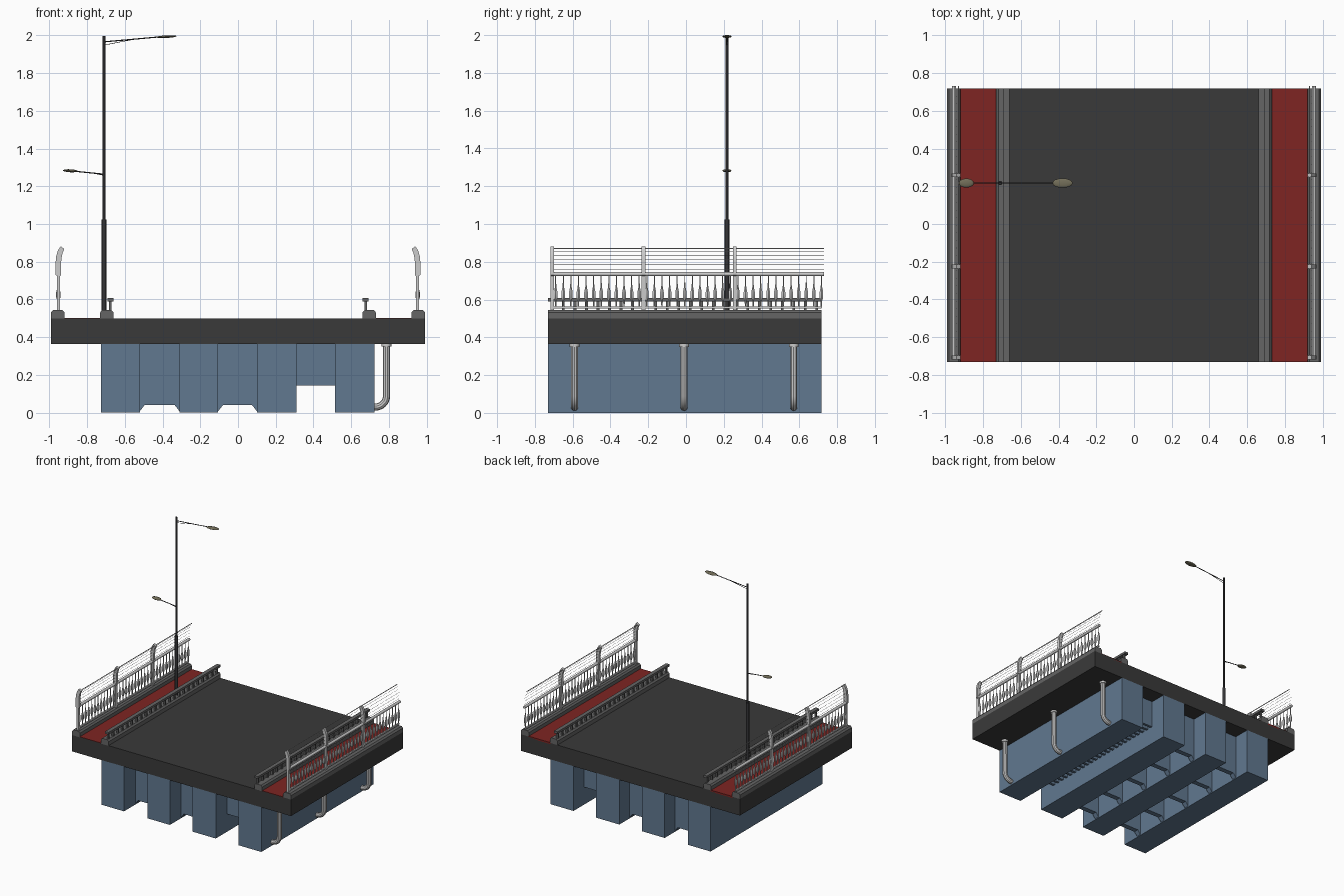
import bpy, bmesh, math
from mathutils import Vector, Matrix

if "Cube" in bpy.data.objects:
    bpy.data.objects.remove(bpy.data.objects["Cube"])

Y0, Y1 = -0.73, 0.718


def material(name, rgb):
    m = bpy.data.materials.new(name)
    m.diffuse_color = (*rgb, 1)
    m.use_nodes = True
    m.node_tree.nodes["Principled BSDF"].inputs["Base Color"].default_value = m.diffuse_color
    return m


ASPHALT = material("asphalt", (0.042, 0.042, 0.042))
RED = material("red_paving", (0.21, 0.018, 0.016))
BLUE = material("blue_steel", (0.12, 0.19, 0.28))
CURB = material("dark_concrete", (0.13, 0.13, 0.13))
DARK = material("dark_metal", (0.035, 0.035, 0.038))
LAMP = material("lamp_housing", (0.17, 0.155, 0.10))


def finish(name, bm, mat=None, smooth=False):
    bmesh.ops.recalc_face_normals(bm, faces=bm.faces)
    me = bpy.data.meshes.new(name)
    bm.to_mesh(me)
    bm.free()
    ob = bpy.data.objects.new(name, me)
    bpy.context.collection.objects.link(ob)
    if mat:
        me.materials.append(mat)
    if smooth:
        bpy.context.view_layer.objects.active = ob
        bpy.ops.object.select_all(action='DESELECT')
        ob.select_set(True)
        bpy.ops.object.shade_smooth_by_angle(angle=math.radians(40))
    return ob


def add_box(bm, x0, x1, y0, y1, z0, z1):
    m = Matrix.LocRotScale(Vector(((x0 + x1) / 2, (y0 + y1) / 2, (z0 + z1) / 2)),
                           None, Vector((abs(x1 - x0), y1 - y0, z1 - z0)))
    bmesh.ops.create_cube(bm, size=1, matrix=m)


def box(name, *dims, mat=None):
    bm = bmesh.new()
    add_box(bm, *dims)
    return finish(name, bm, mat)


def add_prism(bm, pts, y0, y1):
    """Extrude an x-z outline along y."""
    face = bm.faces.new([bm.verts.new((x, y0, z)) for x, z in pts])
    out = bmesh.ops.extrude_face_region(bm, geom=[face])["geom"]
    bmesh.ops.translate(bm, vec=(0, y1 - y0, 0),
                        verts=[g for g in out if isinstance(g, bmesh.types.BMVert)])


def add_rod(bm, a, b, r, r2=None, seg=10):
    a, b = Vector(a), Vector(b)
    d = b - a
    m = Matrix.Translation((a + b) / 2) @ d.to_track_quat('Z', 'Y').to_matrix().to_4x4()
    bmesh.ops.create_cone(bm, cap_ends=True, segments=seg, radius1=r,
                          radius2=r if r2 is None else r2, depth=d.length, matrix=m)


def add_lathe(bm, x, y, profile, seg=6):
    rings = [[bm.verts.new((x + r * math.cos(2 * math.pi * i / seg),
                            y + r * math.sin(2 * math.pi * i / seg), z))
              for i in range(seg)] for r, z in profile]
    for lo, hi in zip(rings, rings[1:]):
        for i in range(seg):
            j = (i + 1) % seg
            bm.faces.new((lo[i], lo[j], hi[j], hi[i]))


def curb_outline(a, b):
    return [(a, 0.498), (b, 0.498), (b, 0.532), (b - 0.011, 0.545), (a + 0.011, 0.545), (a, 0.532)]


# Deck slab
box("deck", -0.99, 0.99, Y0, Y1, 0.365, 0.50, mat=ASPHALT)

# Box girders
edges = [-0.725, -0.52, -0.31, -0.105, 0.10, 0.31, 0.515, 0.722]
for i in range(0, 7, 2):
    box("girder", edges[i], edges[i + 1], Y0, Y1, 0, 0.366, mat=BLUE)

# Haunched cross frames in two bays
bm = bmesh.new()
for a, b in ((-0.52, -0.31), (-0.105, 0.10)):
    for k in range(5):
        y = -0.565 + k * 0.2825
        add_prism(bm, [(a, 0.366), (a, 0.008), (a + 0.025, 0.04), (b - 0.025, 0.04),
                       (b, 0.008), (b, 0.366)], y - 0.02, y + 0.02)
finish("cross_frames", bm, BLUE)

# Closely spaced slats in the shallow bay
bm = bmesh.new()
for k in range(24):
    y = -0.575 + k * 0.05
    add_box(bm, 0.31, 0.515, y - 0.01, y + 0.01, 0.145, 0.366)
finish("bay_slats", bm, BLUE)

# Drain pipes with collars
for y in (-0.59, -0.01, 0.57):
    cu = bpy.data.curves.new("drain_pipe", 'CURVE')
    cu.dimensions = '3D'
    cu.bevel_depth = 0.019
    cu.bevel_resolution = 3
    cu.use_fill_caps = True
    path = [(0.787, 0.36)] + [(0.727 + 0.06 * math.cos(t), 0.09 - 0.06 * math.sin(t))
                              for t in [i * math.pi / 16 for i in range(9)]] + [(0.715, 0.03)]
    sp = cu.splines.new('POLY')
    sp.points.add(len(path) - 1)
    for p, (x, z) in zip(sp.points, path):
        p.co = (x, y, z, 1)
    ob = bpy.data.objects.new("drain_pipe", cu)
    bpy.context.collection.objects.link(ob)
    bpy.ops.object.select_all(action='DESELECT')
    bpy.context.view_layer.objects.active = ob
    ob.select_set(True)
    bpy.ops.object.convert(target='MESH')
    bpy.ops.object.shade_smooth_by_angle()
    bm = bmesh.new()
    add_rod(bm, (0.787, y, 0.35), (0.787, y, 0.366), 0.026, seg=16)
    finish("pipe_collar", bm, smooth=True)

# Everything on the deck edges, built once per side
post_half = [(0.942, 0.54), (0.959, 0.54), (0.959, 0.725), (0.966, 0.73), (0.966, 0.80),
             (0.963, 0.83), (0.954, 0.86), (0.940, 0.882), (0.920, 0.868), (0.930, 0.845),
             (0.935, 0.82), (0.937, 0.80), (0.937, 0.73), (0.942, 0.725)]
baluster = [(0.004, 0.555), (0.005, 0.595), (0.011, 0.61), (0.011, 0.64), (0.005, 0.665),
            (0.003, 0.69), (0.003, 0.73)]
for s, side in ((-1, "left"), (1, "right")):
    box(side + "_walkway", s * 0.725, s * 0.925, Y0, Y1, 0.49, 0.503, mat=RED)
    for nm, a, b in (("outer", 0.92, 0.99), ("inner", 0.66, 0.73)):
        bm = bmesh.new()
        add_prism(bm, [(s * x, z) for x, z in curb_outline(a, b)], Y0, Y1)
        finish(f"{side}_{nm}_curb", bm, CURB)

    # Traffic barrier: rail on short posts
    bm = bmesh.new()
    add_box(bm, s * 0.66, s * 0.692, Y0, Y1, 0.59, 0.608)
    for k in range(24):
        y = -0.71 + k * 0.061
        add_box(bm, s * 0.67, s * 0.684, y - 0.007, y + 0.007, 0.54, 0.592)
    finish(side + "_barrier", bm, CURB)

    # Curved railing posts
    bm = bmesh.new()
    for y in (-0.708, -0.225, 0.258):
        add_prism(bm, [(s * x, z) for x, z in post_half], y - 0.01, y + 0.01)
    finish(side + "_railing_posts", bm, smooth=True)

    # Handrail, bottom rail and guard wires
    bm = bmesh.new()
    add_rod(bm, (s * 0.953, -0.715, 0.735), (s * 0.953, 0.73, 0.735), 0.011)
    add_box(bm, s * 0.946, s * 0.958, -0.71, 0.718, 0.552, 0.564)
    add_rod(bm, (s * 0.93, -0.71, 0.87), (s * 0.93, 0.73, 0.87), 0.003, seg=6)
    for x, z in ((0.951, 0.76), (0.951, 0.785), (0.95, 0.81), (0.945, 0.835), (0.938, 0.855)):
        add_rod(bm, (s * x, -0.71, z), (s * x, 0.73, z), 0.0011, seg=4)
    finish(side + "_rails", bm, smooth=True)

    # Turned balusters
    bm = bmesh.new()
    for k in range(36):
        y = -0.69 + k * 0.0402
        if min(abs(y - p) for p in (-0.225, 0.258)) > 0.012:
            add_lathe(bm, s * 0.952, y, baluster)
    finish(side + "_balusters", bm, smooth=True)

# Lamp post with two arms
LX, LY = -0.71, 0.217
bm = bmesh.new()
add_rod(bm, (LX, LY, 0.50), (LX, LY, 1.025), 0.012, seg=12)
add_rod(bm, (LX, LY, 1.02), (LX, LY, 1.995), 0.007, seg=12)
add_rod(bm, (LX, LY, 1.965), (-0.41, LY, 1.992), 0.003, seg=8)
add_rod(bm, (LX, LY, 1.948), (-0.55, LY, 1.979), 0.0015, seg=6)
add_rod(bm, (LX, LY, 1.264), (-0.86, LY, 1.279), 0.003, seg=8)
add_rod(bm, (LX, LY, 1.258), (-0.78, LY, 1.271), 0.0015, seg=6)
finish("lamp_post", bm, DARK, smooth=True)

# Flattened lamp heads
for nm, x, z, size, tilt in (("road_lamp", -0.379, 1.9925, (0.054, 0.025, 0.007), -3),
                             ("walkway_lamp", -0.888, 1.282, (0.040, 0.024, 0.008), 3)):
    bm = bmesh.new()
    m = (Matrix.Translation((x, LY, z)) @ Matrix.Rotation(math.radians(tilt), 4, 'Y')
         @ Matrix.Diagonal((*size, 1)))
    bmesh.ops.create_uvsphere(bm, u_segments=16, v_segments=8, radius=1, matrix=m)
    finish(nm, bm, LAMP, smooth=True)
